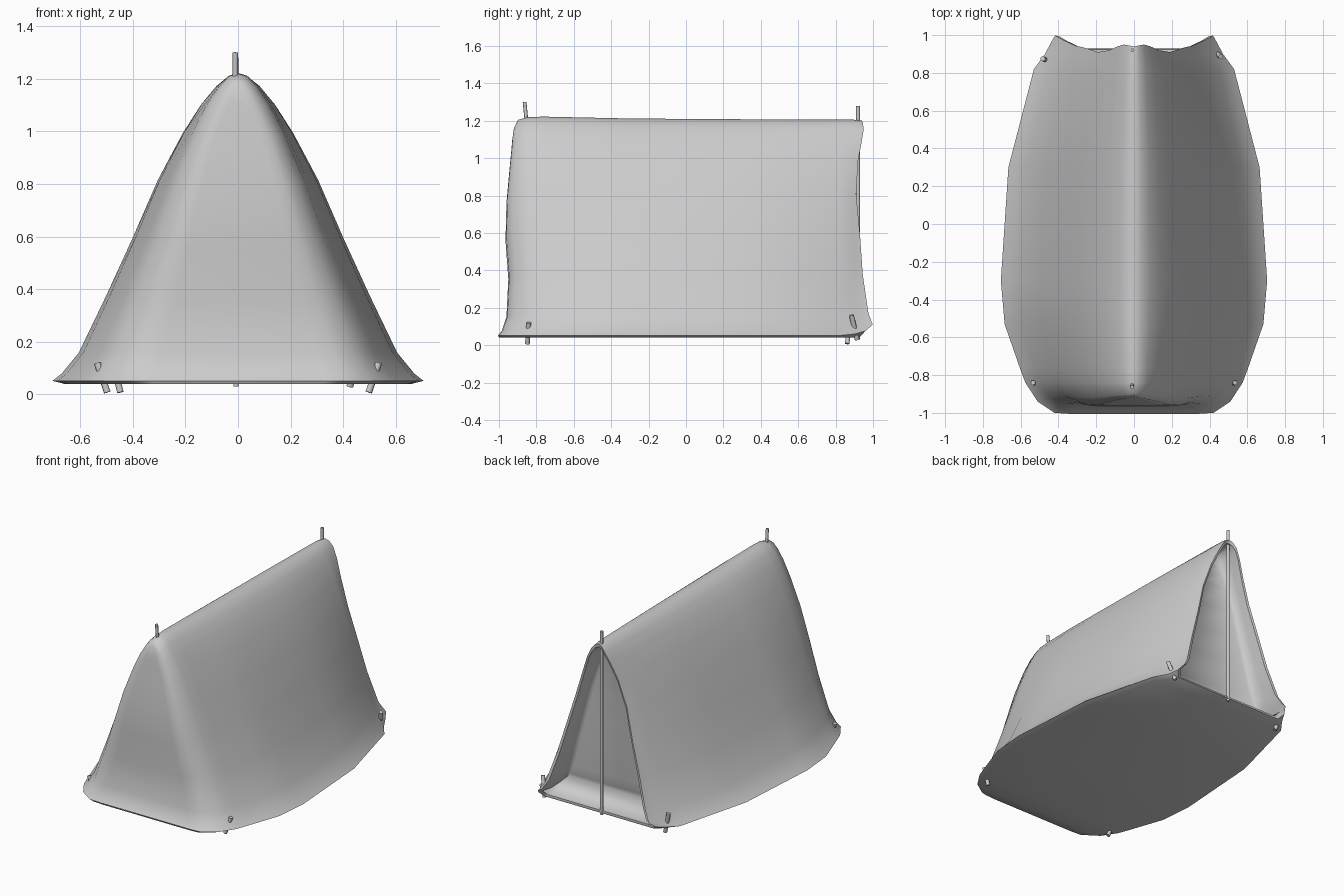
import bpy, bmesh, math
from mathutils import Vector

# Half cross-section from floor edge to ridge: x, z, front y shift, back y shift, back lift
PROFILE = [
    (0.66, 0.04, -0.045, 0.00, 0.00), (0.705, 0.052, -0.05, 0.03, 0.02),
    (0.67, 0.08, -0.03, 0.068, 0.025), (0.605, 0.16, -0.005, 0.045, 0.01),
    (0.50, 0.38, 0.005, 0.015, 0), (0.40, 0.60, -0.01, 0.00, 0),
    (0.305, 0.82, -0.005, -0.02, 0), (0.21, 1.00, 0.01, -0.01, 0),
    (0.14, 1.11, 0.02, 0.01, 0), (0.085, 1.175, 0.025, 0.02, 0),
    (0.04, 1.21, 0.03, 0.015, 0), (0.0, 1.22, 0.035, 0.01, 0)]

# Stations along the tent: y, half width, floor z, ridge z, front shift, back shift
STATIONS = [
    (-0.955, 0.34, 0.04, 1.13, 1, 0), (-0.95, 0.42, 0.04, 1.17, 1, 0),
    (-0.915, 0.51, 0.04, 1.205, 0.5, 0), (-0.84, 0.575, 0.04, 1.22, 0, 0),
    (-0.76, 0.605, 0.04, 1.222, 0, 0), (-0.53, 0.685, 0.04, 1.217, 0, 0),
    (-0.30, 0.705, 0.04, 1.212, 0, 0), (0.30, 0.665, 0.04, 1.208, 0, 0),
    (0.82, 0.53, 0.04, 1.206, 0, 0), (0.89, 0.47, 0.04, 1.206, 0, 0.4),
    (0.93, 0.44, 0.045, 1.20, 0, 1),
    # doorway: rim thickness, then the recessed panel
    (0.925, 0.415, 0.06, 1.175, 0, 1), (0.86, 0.405, 0.065, 1.165, 0, 0.4),
    (0.81, 0.385, 0.09, 1.15, 0, 0.1), (0.79, 0.34, 0.14, 1.11, 0, 0)]


def finish(bm, name, angle):
    bmesh.ops.recalc_face_normals(bm, faces=bm.faces)
    mesh = bpy.data.meshes.new(name)
    bm.to_mesh(mesh)
    bm.free()
    ob = bpy.data.objects.new(name, mesh)
    bpy.context.collection.objects.link(ob)
    bpy.ops.object.select_all(action='DESELECT')
    ob.select_set(True)
    bpy.context.view_layer.objects.active = ob
    bpy.ops.object.shade_smooth_by_angle(angle=math.radians(angle))
    return ob


def rod(name, a, b, radius, sides=8):
    a, b = Vector(a), Vector(b)
    bm = bmesh.new()
    bmesh.ops.create_cone(bm, cap_ends=True, segments=sides, radius1=radius,
                          radius2=radius, depth=(b - a).length)
    ob = finish(bm, name, 50)
    ob.location = (a + b) / 2
    ob.rotation_euler = (b - a).to_track_quat('Z', 'Y').to_euler()
    return ob


# Canvas body: loft of mirrored rings
bm = bmesh.new()
rings = []
for y, w, z0, z1, ff, fb in STATIONS:
    half = []
    for x, z, front, back, lift in PROFILE:
        t = (z - 0.04) / 1.18
        half.append((x * w / 0.705, y + ff * front + fb * back,
                     z0 + t * (z1 - z0) + fb * lift))
    pts = half + [(-x, y2, z) for x, y2, z in half[-2::-1]]
    rings.append([bm.verts.new(p) for p in pts])
n = len(rings[0])
for r0, r1 in zip(rings, rings[1:]):
    for i in range(n):
        j = (i + 1) % n
        bm.faces.new((r0[i], r0[j], r1[j], r1[i]))

# Front wall and door panel: strips between left and right sides
for ring in (rings[0], rings[-1]):
    top = n // 2
    for i in range(top):
        quad = [ring[i], ring[i + 1], ring[n - 2 - i], ring[n - 1 - i]]
        bm.faces.new(list(dict.fromkeys(quad)))
finish(bm, "tent_canvas", 55)

# Poles
rod("front_pole", (-0.01, -0.845, 1.12), (-0.01, -0.863, 1.30), 0.01)
rod("back_pole", (-0.008, 0.92, 0.03), (-0.008, 0.92, 1.28), 0.01)

# Ground pegs at the corners
for side, s in (("left", -1), ("right", 1)):
    rod("front_peg_" + side, (s * 0.497, -0.848, 0.008), (s * 0.535, -0.84, 0.12), 0.013)
rod("back_peg_left", (-0.447, 0.862, 0.008), (-0.483, 0.875, 0.15), 0.013)
rod("back_peg_right", (0.425, 0.915, 0.03), (0.46, 0.885, 0.16), 0.013)
